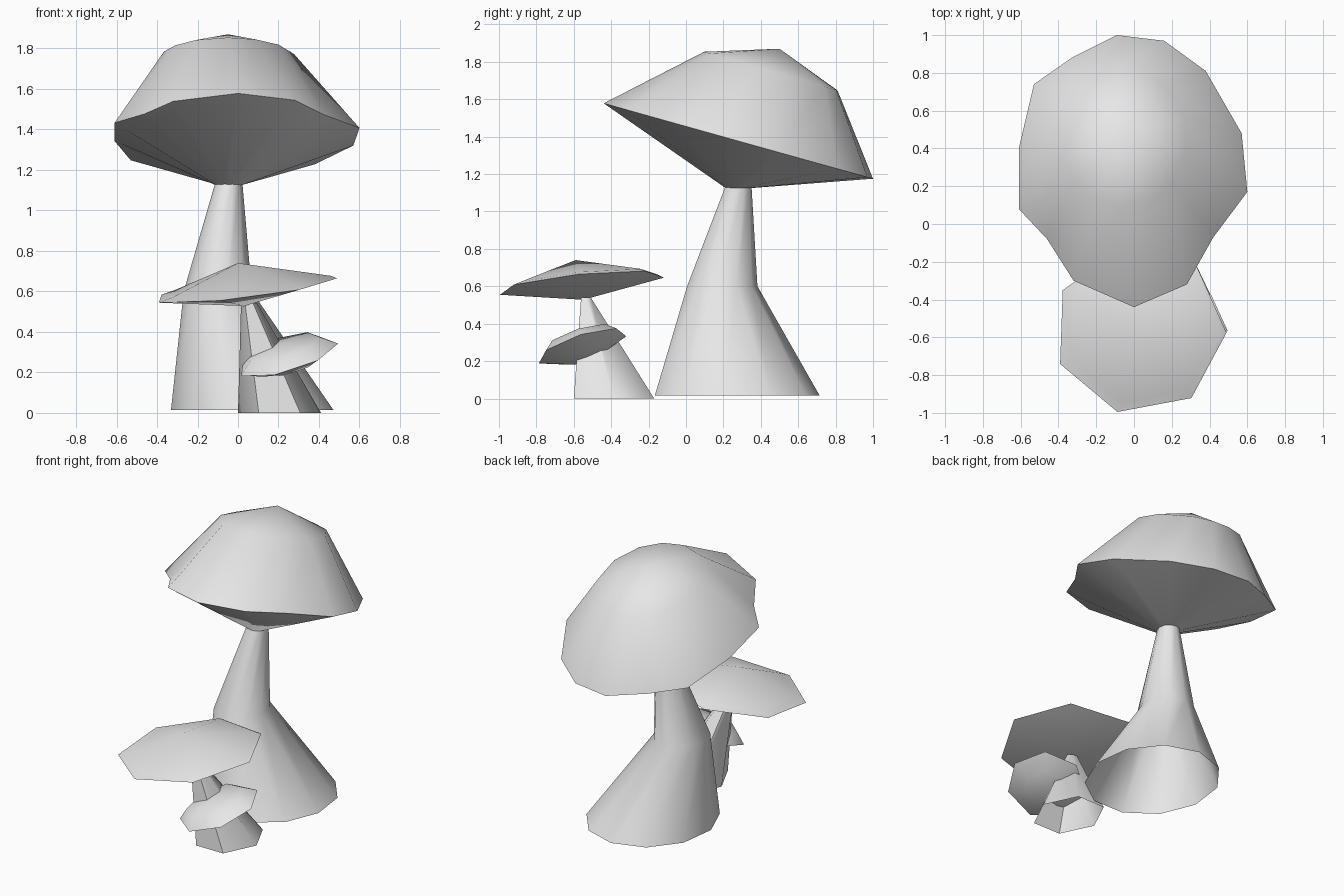
import bpy
import bmesh
from math import atan2, cos, sin, pi, radians

cube = bpy.data.objects.get("Cube")
if cube:
    bpy.data.objects.remove(cube, do_unlink=True)

grey = bpy.data.materials.new("light grey")
grey.use_nodes = True
grey.diffuse_color = (0.8, 0.8, 0.8, 1)
grey.node_tree.nodes["Principled BSDF"].inputs["Base Color"].default_value = (0.8, 0.8, 0.8, 1)


def circle(sides, phase=0.0):
    return [2 * pi * i / sides + phase for i in range(sides)]


def ring(angles, centre, rx, ry, slope=(0, 0)):
    """Elliptical ring of points, tilted by a slope along x and y."""
    cx, cy, cz = centre
    pts = []
    for a in angles:
        dx, dy = rx * cos(a), ry * sin(a)
        pts.append((cx + dx, cy + dy, cz + slope[0] * dx + slope[1] * dy))
    return pts


def loft(name, rings, angle):
    """Skin a list of rings from bottom to top; a ring of one point is a tip."""
    bm = bmesh.new()
    loops = [[bm.verts.new(p) for p in r] for r in rings]
    for low, high in zip(loops, loops[1:]):
        n = max(len(low), len(high))
        for i in range(n):
            j = (i + 1) % n
            if len(low) == 1:
                bm.faces.new((low[0], high[j], high[i]))
            elif len(high) == 1:
                bm.faces.new((low[i], low[j], high[0]))
            else:
                bm.faces.new((low[i], low[j], high[j], high[i]))
    mesh = bpy.data.meshes.new(name)
    bm.to_mesh(mesh)
    bm.free()
    mesh.materials.append(grey)
    obj = bpy.data.objects.new(name, mesh)
    bpy.context.collection.objects.link(obj)
    bpy.ops.object.select_all(action='DESELECT')
    obj.select_set(True)
    bpy.context.view_layer.objects.active = obj
    bpy.ops.object.shade_smooth_by_angle(angle=radians(angle))
    return obj


# Large stem: wide foot, waist and thin neck, open underneath
around = circle(11, pi / 2)
loft("large_stem", [
    ring(around, (0.07, 0.265, 0.015), 0.405, 0.45),
    ring(around, (-0.1, 0.19, 0.6), 0.17, 0.192),
    ring(around, (-0.045, 0.28, 1.14), 0.067, 0.07),
], 50)

# Large cap: egg-shaped rim leaning back, domed top, funnel underside
outline = [(0.6, 0.17), (0.57, 0.48), (0.38, 0.81), (0.16, 0.97), (-0.09, 1.0),
           (-0.33, 0.88), (-0.53, 0.74), (-0.61, 0.4), (-0.61, 0.08),
           (-0.46, -0.08), (-0.32, -0.3), (0, -0.44), (0.28, -0.32), (0.42, -0.07)]
angles = [atan2(y - 0.3, x) for x, y in outline]
loft("large_cap", [
    [(-0.045, 0.28, 1.12)],
    ring(angles, (-0.045, 0.28, 1.125), 0.066, 0.068),
    [(x, y, 1.455 - 0.28 * y) for x, y in outline],
    ring(angles, (-0.05, 0.455, 1.75), 0.335, 0.358, (0, -0.29)),
    [(-0.05, 0.5, 1.87)],
], 50)

# Medium stem: leaning six-sided cone, open underneath
around = circle(6)
loft("medium_stem", [
    ring(around, (0.205, -0.385, 0), 0.205, 0.248),
    ring(around, (0.055, -0.535, 0.54), 0.04, 0.03),
], 62)

# Medium cap: shallow seven-sided disc with a low peak
around = circle(7, radians(-2))
tilt = (0.118, 0.1)
loft("medium_cap", [
    [(0.03, -0.55, 0.528)],
    ring(around, (0.03, -0.56, 0.612), 0.46, 0.45, tilt),
    ring(around, (0.05, -0.55, 0.63), 0.41, 0.41, tilt),
    [(0, -0.59, 0.74)],
], 40)

# Small cap: thick tilted disc growing from the side of the medium stem
tilt = (0.28, 0.3)
loft("small_cap", [
    [(0.255, -0.53, 0.225)],
    ring(around, (0.26, -0.545, 0.232), 0.14, 0.13, tilt),
    ring(around, (0.245, -0.555, 0.275), 0.25, 0.24, tilt),
    ring(around, (0.225, -0.57, 0.325), 0.18, 0.18, tilt),
    [(0.22, -0.575, 0.342)],
], 50)
